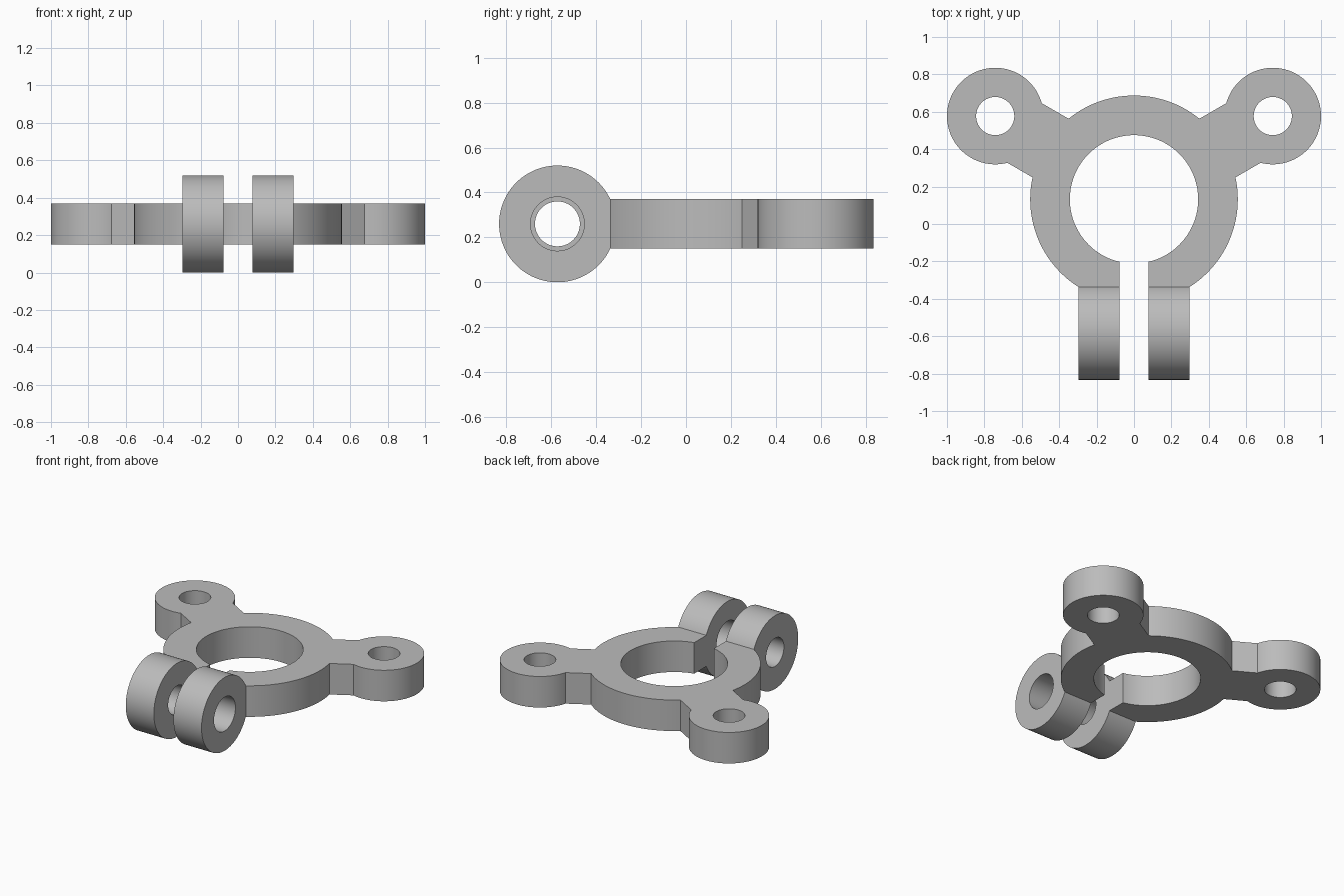
import bpy
import math
from mathutils import Vector

cube = bpy.data.objects.get("Cube")
if cube:
    bpy.data.objects.remove(cube, do_unlink=True)

grey = bpy.data.materials.new("plain grey")
grey.use_nodes = True
colour = (0.5, 0.5, 0.5, 1)
grey.diffuse_color = colour
grey.node_tree.nodes["Principled BSDF"].inputs["Base Color"].default_value = colour

MID = 0.26                 # height of the plate centre and the bolt axis
THICK = 0.22
RING = Vector((0, 0.132, MID))
EAR = Vector((0.742, 0.577, MID))
LUG_Y = -0.573
GAP = 0.077                # half width of the clamp slit
LUG_X = 0.297


def cylinder(name, radius, depth, centre, axis="z"):
    turn = (0, math.pi / 2, 0) if axis == "x" else (0, 0, 0)
    bpy.ops.mesh.primitive_cylinder_add(vertices=128, radius=radius, depth=depth,
                                        location=centre, rotation=turn)
    obj = bpy.context.object
    obj.name = name
    return obj


def box(name, size, centre, angle=0):
    bpy.ops.mesh.primitive_cube_add(size=1, location=centre, rotation=(0, 0, angle))
    obj = bpy.context.object
    obj.name = name
    obj.scale = size
    bpy.ops.object.transform_apply(location=False, rotation=False, scale=True)
    return obj


def combine(target, part, operation):
    """Apply a boolean to the target and discard the helper part."""
    part.hide_render = True
    mod = target.modifiers.new(operation, "BOOLEAN")
    mod.operation = operation
    mod.solver = "EXACT"
    mod.object = part
    bpy.context.view_layer.objects.active = target
    bpy.ops.object.modifier_apply(modifier=mod.name)
    bpy.data.objects.remove(part, do_unlink=True)


# Ring body
clamp = cylinder("clamp_ring_bracket", 0.555, THICK, RING)

# Mounting ears on slanted arms
for side in (-1, 1):
    centre = Vector((side * EAR.x, EAR.y, MID))
    angle = side * math.radians(30)
    inward = Vector((-math.cos(angle) * side, -math.sin(angle) * side, 0))
    arm = box("arm", (0.5, 0.368, THICK), centre + inward * 0.25, angle)
    combine(clamp, arm, "UNION")
    combine(clamp, cylinder("ear", 0.258, THICK, centre), "UNION")

# Clamp lugs, joined as one barrel until the slit divides them
combine(clamp, cylinder("lugs", 0.26, 2 * LUG_X, (0, LUG_Y, MID), "x"), "UNION")

# Bore, slit and ear holes
combine(clamp, cylinder("bore", 0.343, 1, RING), "DIFFERENCE")
combine(clamp, box("slit", (2 * GAP, 1, 1), (0, -0.5, MID)), "DIFFERENCE")
for side in (-1, 1):
    hole = cylinder("ear_hole", 0.102, 1, (side * EAR.x, EAR.y, MID))
    combine(clamp, hole, "DIFFERENCE")

# Bolt holes: clearance on the left lug, narrower on the right one
for side, radius in ((1, 0.12), (-1, 0.1)):
    hole = cylinder("bolt_hole", radius, 0.4, (side * 0.2, LUG_Y, MID), "x")
    combine(clamp, hole, "DIFFERENCE")

clamp.data.materials.clear()
clamp.data.materials.append(grey)
for face in clamp.data.polygons:
    face.material_index = 0
bpy.ops.object.select_all(action="DESELECT")
clamp.select_set(True)
bpy.context.view_layer.objects.active = clamp
bpy.ops.object.shade_smooth_by_angle(angle=math.radians(25))
